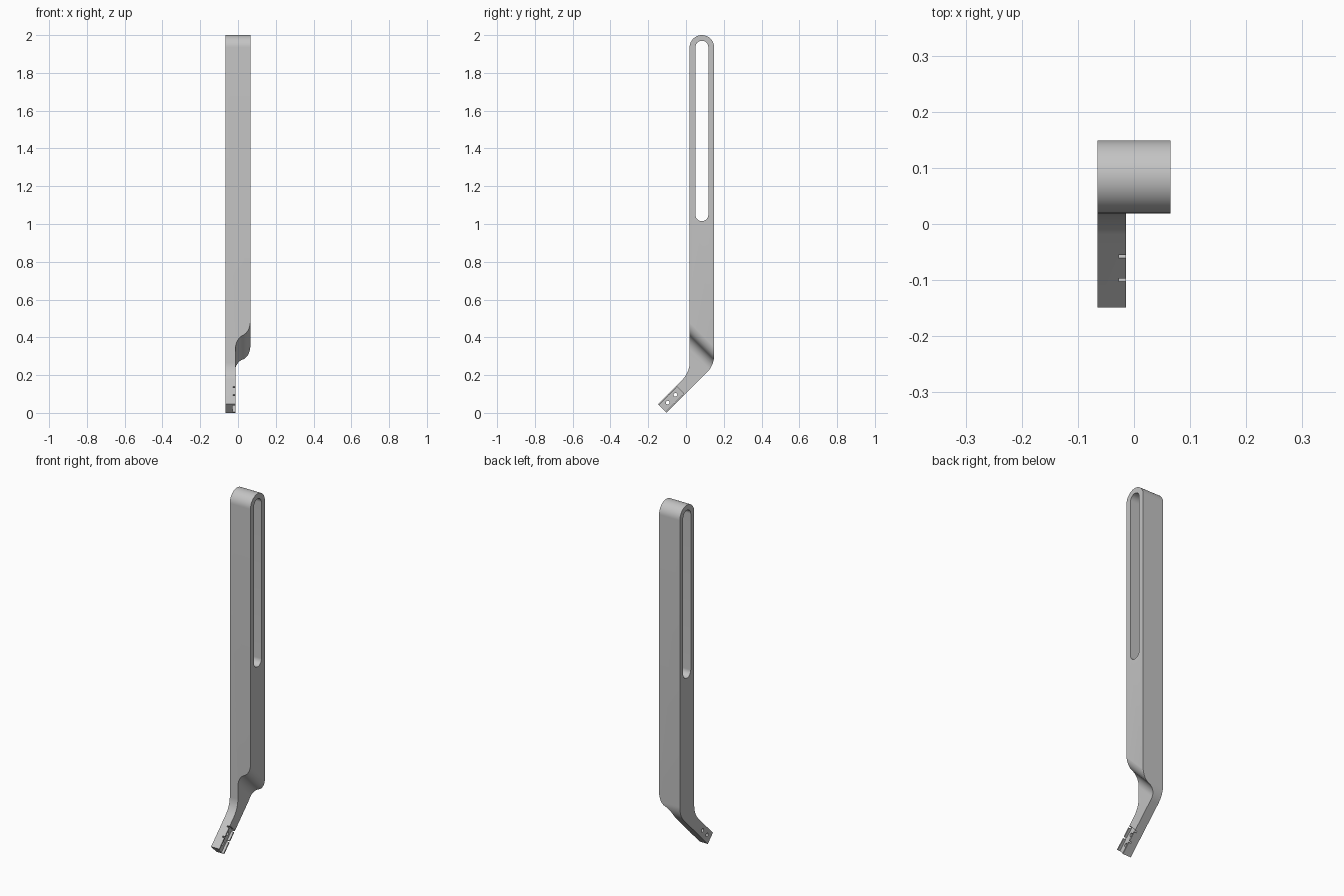
import bpy, bmesh, math
from mathutils import Vector, Matrix

if "Cube" in bpy.data.objects:
    bpy.data.objects.remove(bpy.data.objects["Cube"], do_unlink=True)

C = math.sqrt(0.5)


def frame(ax, ay):
    """Profile axes as columns, extrusion along their cross product."""
    ax, ay = Vector(ax), Vector(ay)
    return Matrix((ax, ay, ax.cross(ay))).transposed()


SIDE = frame((0, 1, 0), (0, 0, 1))      # profile in y, z
STRIP = frame((0, C, C), (0, -C, C))    # along and across the bent tip
SWEEP = frame((0, C, C), (1, 0, 0))     # along the tip and through its thickness


def rounded(corners, steps=14):
    """Corners as (a, b, radius); each one with a radius becomes an arc."""
    pts = []
    for i, (a, b, r) in enumerate(corners):
        p = Vector((a, b))
        if r == 0:
            pts.append(p)
            continue
        d1 = (Vector(corners[i - 1][:2]) - p).normalized()
        d2 = (Vector(corners[(i + 1) % len(corners)][:2]) - p).normalized()
        half = math.acos(max(-1, min(1, d1.dot(d2)))) / 2
        inward, across = (d1 + d2).normalized(), (d1 - d2).normalized()
        centre = p + inward * (r / math.sin(half))
        sweep = math.pi / 2 - half
        for k in range(steps + 1):
            t = sweep * (1 - 2 * k / steps)
            pts.append(centre + (across * math.sin(t) - inward * math.cos(t)) * r)
    return [p for i, p in enumerate(pts) if (p - pts[i - 1]).length > 1e-4]


def prism(name, corners, axes, low, high):
    bm = bmesh.new()
    verts = [bm.verts.new(axes @ Vector((p.x, p.y, low))) for p in rounded(corners)]
    base = bm.faces.new(verts)
    new = bmesh.ops.extrude_face_region(bm, geom=[base], use_keep_orig=True)["geom"]
    move = axes @ Vector((0, 0, high - low))
    bmesh.ops.translate(bm, vec=move, verts=[g for g in new if isinstance(g, bmesh.types.BMVert)])
    bmesh.ops.recalc_face_normals(bm, faces=bm.faces[:])
    mesh = bpy.data.meshes.new(name)
    bm.to_mesh(mesh)
    bm.free()
    obj = bpy.data.objects.new(name, mesh)
    bpy.context.collection.objects.link(obj)
    return obj


def box(a0, a1, b0, b1, r=0):
    return [(a0, b0, r), (a1, b0, r), (a1, b1, r), (a0, b1, r)]


# Slab with a round top and a bent lower end
handle = prism("handle", [
    (0.149, 2, 0.065), (0.019, 2, 0.065), (0.019, 0.214, 0.13),
    (-0.149, 0.046, 0), (-0.103, 0, 0), (0.149, 0.252, 0.13)], SIDE, -0.065, 0.065)

# Long slot, S-curve that thins the lower end, and channel open at the tip
cutters = [
    prism("slot_cutter", box(0.05, 0.118, 1.015, 1.97, 0.034), SIDE, -0.2, 0.2),
    prism("thinning_cutter", [
        (-0.3, -0.014, 0), (0.291, -0.014, 0.056), (0.317, 0.0655, 0.056),
        (0.361, 0.0655, 0), (0.361, 0.2, 0), (-0.3, 0.2, 0)], SWEEP, -0.6, 0.4),
    prism("channel_cutter", box(-0.12, 0.064, 0.081, 0.130), STRIP, -0.028, 0.02),
]
# Notches through the channel rails
for s in (-0.0035, 0.056):
    cutters.append(prism("notch_cutter", box(s - 0.004, s + 0.004, 0.05, 0.16), STRIP, -0.0275, 0.03))
# Screw holes
for s in (-0.030, 0.028):
    cutters.append(prism("hole_cutter", box(s - 0.01, s + 0.01, 0.097, 0.117, 0.01), STRIP, -0.2, 0.1))

bpy.ops.object.select_all(action="DESELECT")
bpy.context.view_layer.objects.active = handle
handle.select_set(True)
for cutter in cutters:
    cutter.hide_render = True
    mod = handle.modifiers.new("cut", "BOOLEAN")
    mod.operation, mod.solver, mod.object = "DIFFERENCE", "EXACT", cutter
    bpy.ops.object.modifier_apply(modifier=mod.name)
    bpy.data.objects.remove(cutter, do_unlink=True)

# Plain grey
grey = bpy.data.materials.new("grey")
grey.use_nodes = True
colour = (0.55, 0.55, 0.55, 1)
grey.diffuse_color = colour
grey.node_tree.nodes["Principled BSDF"].inputs["Base Color"].default_value = colour
handle.data.materials.clear()
handle.data.materials.append(grey)
bpy.ops.object.shade_smooth_by_angle(angle=math.radians(30))
